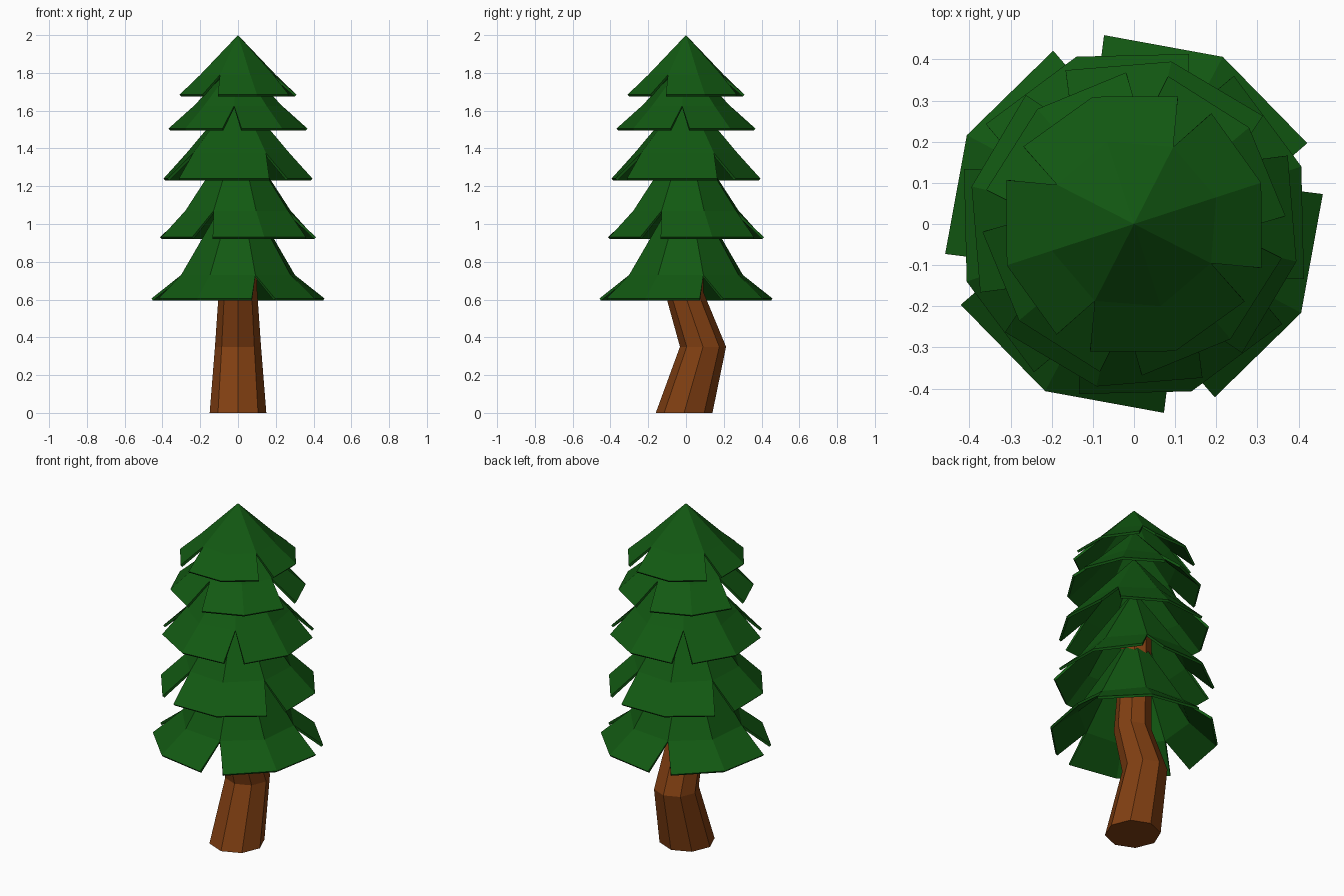
import bpy, math
from mathutils import Vector

if "Cube" in bpy.data.objects:
    bpy.data.objects.remove(bpy.data.objects["Cube"])


def material(name, rgb):
    m = bpy.data.materials.new(name)
    m.diffuse_color = (*rgb, 1)
    m.use_nodes = True
    m.node_tree.nodes["Principled BSDF"].inputs["Base Color"].default_value = m.diffuse_color
    return m


def build(name, verts, faces, mat):
    me = bpy.data.meshes.new(name)
    me.from_pydata(verts, [], faces)
    me.materials.append(mat)
    ob = bpy.data.objects.new(name, me)
    bpy.context.collection.objects.link(ob)
    return ob


def polar(r, deg, z, y=0):
    a = math.radians(deg)
    return Vector((r * math.cos(a), y + r * math.sin(a), z))


green = material("pine green", (0.006, 0.1, 0.006))
brown = material("bark brown", (0.22, 0.05, 0.006))

# Crooked eight-sided trunk: (centre y, z, radius) for each ring
rings = [(-0.01, 0, 0.15), (0.09, 0.35, 0.122), (-0.01, 0.64, 0.102), (0.02, 1.2, 0.08)]
verts = [polar(r, 45 * i, z, y) for y, z, r in rings for i in range(8)]
faces = [[k * 8 + i, k * 8 + (i + 1) % 8, k * 8 + 8 + (i + 1) % 8, k * 8 + 8 + i]
         for k in range(len(rings) - 1) for i in range(8)]
faces += [list(range(7, -1, -1)), list(range(24, 32))]
build("trunk", verts, faces, brown)


def tier(name, turn, apex, mid_r, mid_z, rim_r, rim_z):
    """Eight-sided cone whose skirt is split into four two-panel flaps."""
    v = [Vector((0, 0, apex))]
    v += [polar(mid_r, turn + 45 * i, mid_z) for i in range(8)]
    f = [[0, 1 + i, 1 + (i + 1) % 8] for i in range(8)]
    for k in range(4):
        c = turn + 90 * k
        b = len(v)
        v += [polar(rim_r * 1.01, c - 37, rim_z), polar(rim_r, c, rim_z),
              polar(rim_r * 1.01, c + 37, rim_z)]
        mid, left, right = 1 + 2 * k, 1 + (2 * k - 1) % 8, 2 + 2 * k
        f += [[left, b, b + 1, mid], [mid, b + 1, b + 2, right]]
    ob = build(name, v, f, green)
    s = ob.modifiers.new("thickness", 'SOLIDIFY')
    s.thickness = 0.014
    s.offset = -1


# Foliage tiers from top to bottom
tier("foliage_tier_1", 18, 2.00, 0.21, 1.79, 0.325, 1.685)
tier("foliage_tier_2", 40, 1.87, 0.235, 1.625, 0.365, 1.505)
tier("foliage_tier_3", 77, 1.70, 0.28, 1.375, 0.405, 1.24)
tier("foliage_tier_4", 19, 1.50, 0.295, 1.07, 0.43, 0.93)
tier("foliage_tier_5", 62, 1.25, 0.315, 0.73, 0.46, 0.605)
